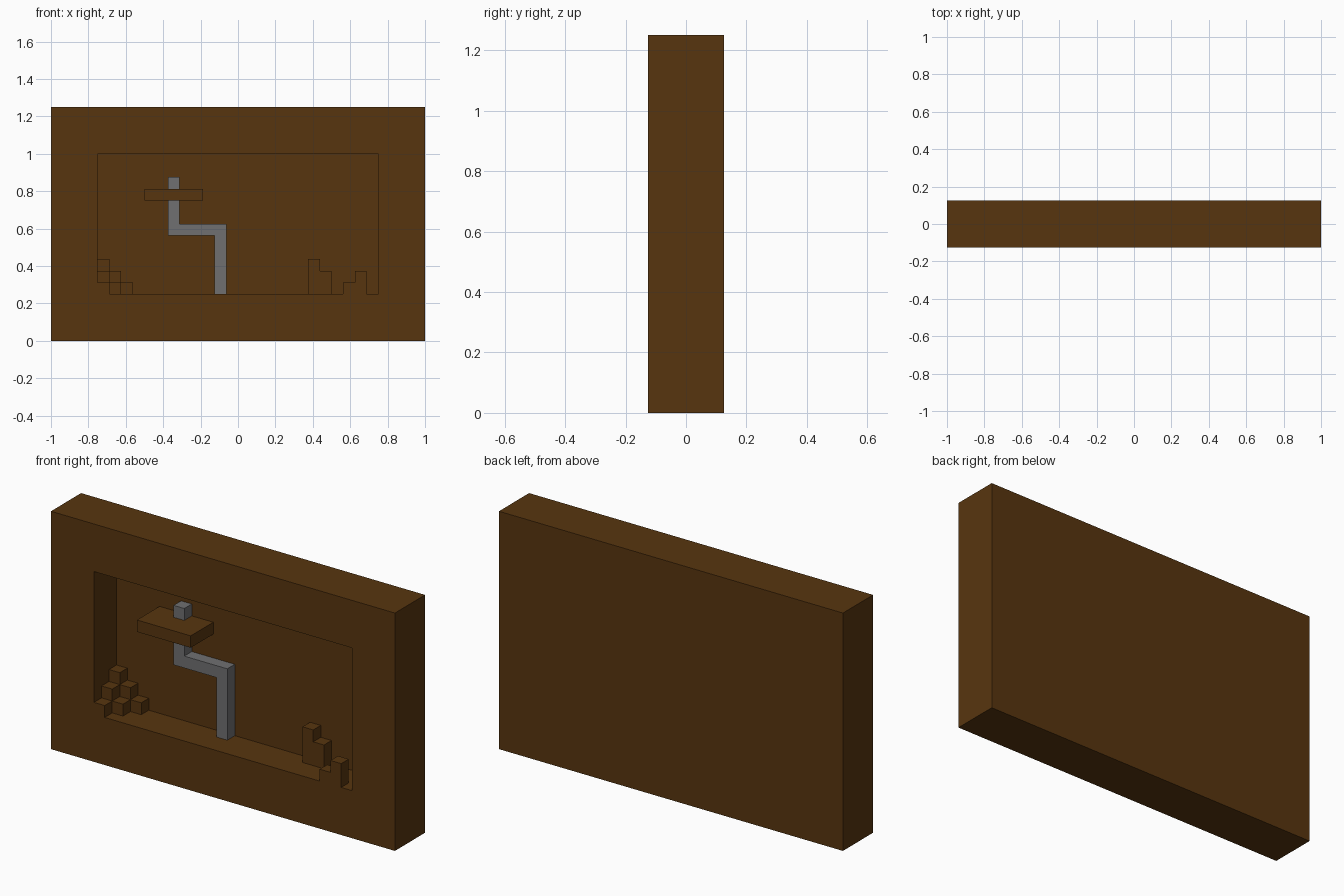
import bpy, bmesh

if "Cube" in bpy.data.objects:
    bpy.data.objects.remove(bpy.data.objects["Cube"], do_unlink=True)

U = 0.0625             # edge of one block
FRONT = -2 * U         # front plane
X0, Z0 = -12, 4        # lower left corner of the recess, in blocks


def material(name, rgb):
    m = bpy.data.materials.new(name)
    m.use_nodes = True
    m.diffuse_color = (*rgb, 1)
    bsdf = next(n for n in m.node_tree.nodes if n.type == 'BSDF_PRINCIPLED')
    bsdf.inputs["Base Color"].default_value = (*rgb, 1)
    return m


BROWN = material("dark brown", (0.097, 0.036, 0.0047))
GREY = material("grey", (0.163, 0.163, 0.166))


def finish(name, bm, mat):
    bmesh.ops.recalc_face_normals(bm, faces=bm.faces)
    me = bpy.data.meshes.new(name)
    bm.to_mesh(me)
    bm.free()
    me.materials.append(mat)
    ob = bpy.data.objects.new(name, me)
    bpy.context.collection.objects.link(ob)
    return ob


def slab(name, outline, layer, depth, mat):
    """Extrude an (x, z) outline in blocks backwards from a depth layer."""
    bm = bmesh.new()
    y = FRONT + layer * U
    face = bm.faces.new([bm.verts.new((x * U, y, z * U)) for x, z in outline])
    ext = bmesh.ops.extrude_face_region(bm, geom=[face], use_keep_orig=True)
    verts = [g for g in ext["geom"] if isinstance(g, bmesh.types.BMVert)]
    bmesh.ops.translate(bm, verts=verts, vec=(0, depth * U, 0))
    return finish(name, bm, mat)


def steps(x, heights):
    """Outline of side-by-side columns standing on the recess floor."""
    pts = [(x, Z0)]
    for i, h in enumerate(heights):
        pts += [(x + i, Z0 + h), (x + i + 1, Z0 + h)]
    return pts + [(x + len(heights), Z0)]


# Thick wall with a recess sunk three blocks into its front
bm = bmesh.new()
bmesh.ops.create_cube(bm, size=1)
bmesh.ops.scale(bm, verts=bm.verts, vec=(32 * U, 4 * U, 20 * U))
bmesh.ops.translate(bm, verts=bm.verts, vec=(0, 0, 10 * U))
front = min(bm.faces, key=lambda f: f.calc_center_median().y)
bmesh.ops.inset_region(bm, faces=[front], thickness=4 * U, use_even_offset=True)
ext = bmesh.ops.extrude_face_region(bm, geom=[front])
bmesh.ops.translate(bm, vec=(0, 3 * U, 0),
                    verts=[g for g in ext["geom"] if isinstance(g, bmesh.types.BMVert)])
if front.is_valid:
    bmesh.ops.delete(bm, geom=[front], context='FACES_ONLY')
finish("recessed_wall", bm, BROWN)

# Corner pile: each layer is one step taller and wider towards the back
for layer in range(3):
    slab(f"corner_pile_{layer + 1}", steps(X0, range(layer + 1, 0, -1)), layer, 1, BROWN)

# Small stacks on the right of the floor
slab("back_stack", steps(6, (3, 2)), 2, 1, BROWN)
slab("front_stack", steps(9, (1, 2)), 0, 1, BROWN)

# Bent grey pole against the rear of the recess
slab("bent_pole", [(-2, 4), (-1, 4), (-1, 10), (-5, 10), (-5, 14),
                   (-6, 14), (-6, 9), (-2, 9)], 2, 1, GREY)

# Shelf the pole passes through
slab("shelf", [(-8, 12), (-3, 12), (-3, 13), (-8, 13)], 0, 3, BROWN)
